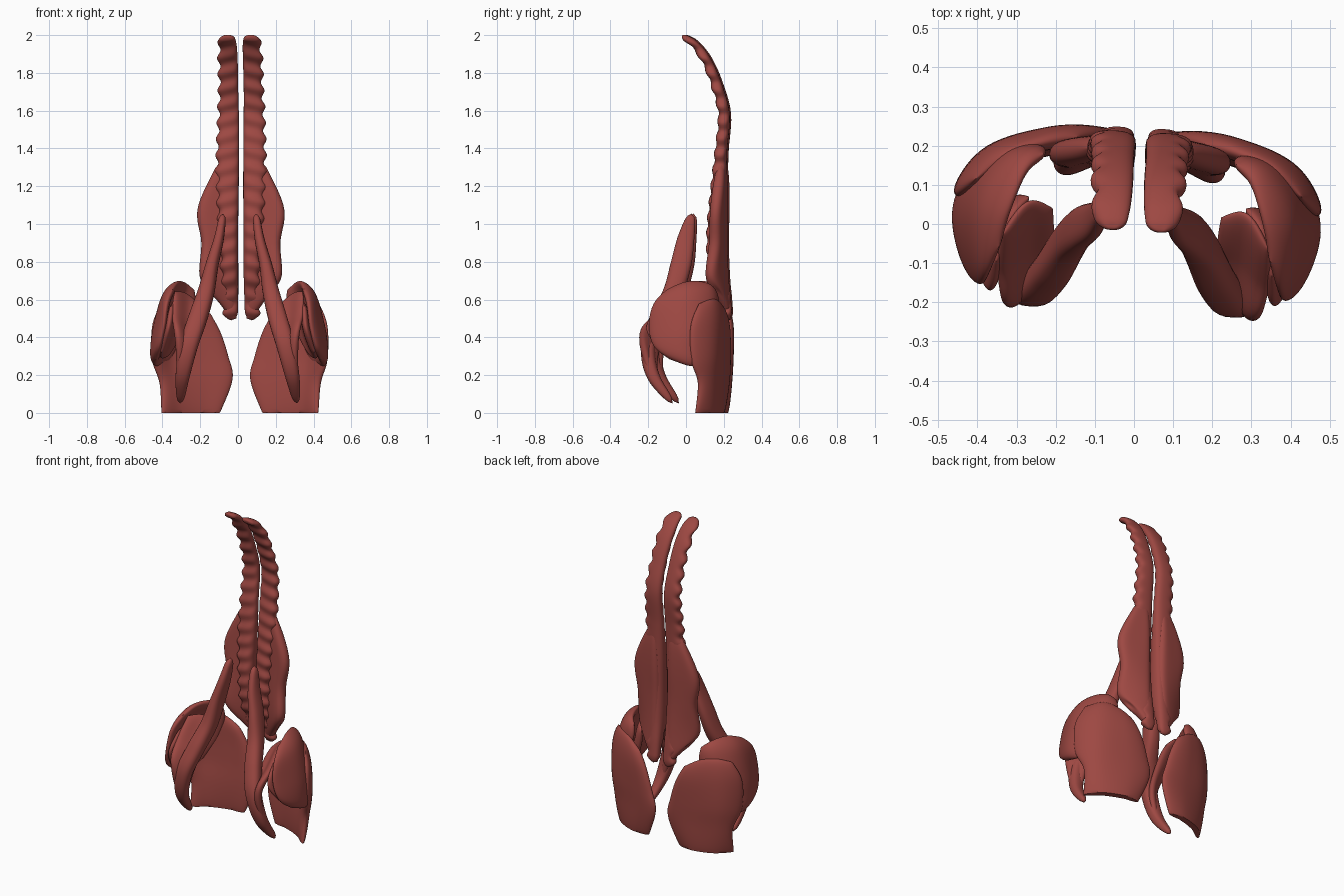
import bpy, bmesh, math
from mathutils import Vector, Matrix

if "Cube" in bpy.data.objects:
    bpy.data.objects.remove(bpy.data.objects["Cube"])

red = bpy.data.materials.new("muscle_red")
red.diffuse_color = (0.34, 0.065, 0.055, 1)
red.use_nodes = True
red.node_tree.nodes["Principled BSDF"].inputs["Base Color"].default_value = red.diffuse_color
TURN = Matrix.Translation((0.006, 0, 0)) @ Matrix.Rotation(-0.055, 4, 'Z')


def spline(keys, u):
    """Catmull-Rom through equally spaced keys, u in 0..1"""
    n = len(keys) - 1
    f = min(max(u, 0), 1) * n
    i = min(int(f), n - 1)
    t = f - i
    b, c = keys[i], keys[i + 1]
    a = keys[i - 1] if i > 0 else 2 * b - c
    d = keys[i + 2] if i + 2 <= n else 2 * c - b
    return 0.5 * (2 * b + (c - a) * t + (2 * a - 5 * b + 4 * c - d) * t * t
                  + (3 * b - a - 3 * c + d) * t ** 3)


def make_pair(name, verts, faces):
    """Left and right copies, with the slight turn of the whole body"""
    for side, label in ((1, "right_"), (-1, "left_")):
        bm = bmesh.new()
        vs = []
        for p in verts:
            q = TURN @ Vector((p.x * side, p.y, p.z))
            q.z = min(max(q.z, 0), 2)
            vs.append(bm.verts.new(q))
        for f in faces:
            bm.faces.new([vs[i] for i in f])
        bmesh.ops.remove_doubles(bm, verts=bm.verts, dist=0.0002)
        bmesh.ops.recalc_face_normals(bm, faces=bm.faces)
        me = bpy.data.meshes.new(label + name)
        bm.to_mesh(me)
        bm.free()
        me.materials.append(red)
        ob = bpy.data.objects.new(label + name, me)
        bpy.context.collection.objects.link(ob)
        bpy.ops.object.select_all(action='DESELECT')
        ob.select_set(True)
        bpy.context.view_layer.objects.active = ob
        bpy.ops.object.shade_smooth_by_angle(angle=math.radians(50))


def strand(name, keys, rings, cap=0.05, rib=0.0, pitch=0.085, sides=24):
    """Tapered muscle belly along a path; keys are x, y, z, half width, half depth"""
    path = [Vector(k[:3]) for k in keys]
    size = [Vector((k[3], k[4], 0)) for k in keys]
    verts, faces = [], []
    for r in range(rings + 1):
        u = r / rings
        c, s = spline(path, u), spline(size, u)
        t = (spline(path, u + 0.01) - spline(path, u - 0.01)).normalized()
        w = (Vector((1, 0, 0)) - t * t.x).normalized()
        d = t.cross(w)
        q = min(1, min(u, 1 - u) / cap)
        e = math.sqrt(max(0, 1 - (1 - q) ** 2))
        for k in range(sides):
            a = 2 * math.pi * k / sides
            ca, sa = math.cos(a), math.sin(a)
            ca = math.copysign(abs(ca) ** 0.8, ca)
            sa = math.copysign(abs(sa) ** 0.8, sa)
            p = c + (w * s.x * ca + d * s.y * sa) * e
            # slanted ribs on the front and outer faces
            if rib:
                wave = math.sin(2 * math.pi * (p.z + 0.25 * (p.x - 0.06)) / pitch)
                front = (d * sa).y < 0
                p += (w * max(0, ca) + (d * sa * 0.55 if front else Vector())) * rib * wave * e
            verts.append(p)
    for r in range(rings):
        for k in range(sides):
            k2 = (k + 1) % sides
            faces.append((r * sides + k, r * sides + k2,
                          (r + 1) * sides + k2, (r + 1) * sides + k))
    make_pair(name, verts, faces)


def sheet(name, rows, thick, n=36, corner=0.16):
    """Fan-shaped muscle: a smooth patch with a pillow cross-section"""
    rows = [[Vector(p) for p in r] for r in rows]

    def at(s, t):
        return spline([spline(r, (s + 1) / 2) for r in rows], (t + 1) / 2)
    verts, faces = [], []
    for sign in (1, -1):
        for i in range(n + 1):
            for j in range(n + 1):
                s = math.sin(math.pi / 2 * (2 * j / n - 1))
                t = math.sin(math.pi / 2 * (2 * i / n - 1))
                a = s * math.sqrt(1 - corner * t * t)
                b = t * math.sqrt(1 - corner * s * s)
                h = 0.02
                du = at(min(a + h, 1), b) - at(max(a - h, -1), b)
                dv = at(a, min(b + h, 1)) - at(a, max(b - h, -1))
                nrm = du.cross(dv).normalized()
                th = thick * math.sqrt(max(0, (1 - abs(s) ** 5) * (1 - abs(t) ** 5)))
                verts.append(at(a, b) + nrm * th * sign)
    m = n + 1
    for o in (0, m * m):
        for i in range(n):
            for j in range(n):
                k = o + i * m + j
                faces.append((k, k + 1, k + m + 1, k + m))
    make_pair(name, verts, faces)


# ribbed back column
strand("spinal_column_muscle", [
    (.062, -.018, 1.998, .034, .012), (.063, .045, 1.955, .046, .021),
    (.064, .110, 1.87, .050, .025), (.065, .165, 1.74, .050, .028),
    (.067, .205, 1.58, .054, .030), (.070, .190, 1.38, .058, .032),
    (.070, .175, 1.16, .058, .042), (.065, .165, .96, .050, .050),
    (.060, .172, .77, .046, .052), (.058, .205, .62, .042, .035),
    (.055, .228, .49, .036, .022)], 190, cap=0.04, rib=0.009)

# broad lower back sheet
sheet("lower_back_sheet", [
    [(.04, .20, 1.36), (.08, .195, 1.35), (.12, .19, 1.34)],
    [(.03, .20, 1.11), (.12, .185, 1.10), (.23, .165, 1.09)],
    [(.03, .195, .90), (.12, .18, .90), (.208, .155, .90)],
    [(.03, .21, .68), (.12, .18, .70), (.215, .13, .72)],
    [(.02, .225, .46), (.07, .22, .52), (.15, .18, .62)]], .036)

# hip flexor strand
strand("hip_flexor", [
    (.087, .035, 1.055, .018, .022), (.108, .005, .92, .026, .045),
    (.143, -.020, .78, .034, .055), (.172, -.060, .64, .044, .052),
    (.212, -.135, .50, .050, .045), (.255, -.185, .36, .048, .040),
    (.290, -.160, .20, .038, .034), (.310, -.055, .05, .018, .016)], 60)

# inner pelvis fan
sheet("inner_pelvis_fan", [
    [(.21, .04, .58), (.28, .04, .63), (.345, -.04, .66)],
    [(.21, -.05, .48), (.28, -.07, .50), (.345, -.14, .53)],
    [(.23, -.13, .34), (.28, -.18, .37), (.325, -.225, .42)],
    [(.27, -.14, .17), (.295, -.165, .19), (.325, -.18, .22)]], .022)

# small inner buttock muscle
sheet("small_buttock_muscle", [
    [(.27, .06, .57), (.32, .0, .60), (.355, -.12, .58)],
    [(.31, .05, .43), (.36, -.02, .43), (.365, -.19, .45)],
    [(.38, .02, .29), (.41, -.02, .29), (.41, -.11, .31)]], .022)

# middle buttock muscle
sheet("middle_buttock_muscle", [
    [(.24, .17, .66), (.29, .12, .69), (.325, .02, .695), (.345, -.08, .665)],
    [(.24, .18, .58), (.33, .135, .61), (.385, .02, .61), (.375, -.155, .58)],
    [(.28, .18, .45), (.39, .12, .45), (.43, .0, .45), (.39, -.175, .46)],
    [(.34, .16, .34), (.41, .10, .33), (.445, .0, .33), (.415, -.15, .35)],
    [(.38, .12, .25), (.43, .08, .25), (.445, .03, .25), (.44, -.06, .275)]], .027)

# large rear buttock muscle, cut flat at the bottom
sheet("large_buttock_muscle", [
    [(.16, .215, .53), (.25, .195, .58), (.34, .16, .605), (.42, .09, .59)],
    [(.11, .225, .43), (.24, .205, .45), (.37, .155, .46), (.462, .05, .46)],
    [(.07, .225, .30), (.22, .205, .30), (.37, .155, .30), (.460, .055, .28)],
    [(.045, .218, .17), (.20, .20, .16), (.34, .155, .16), (.425, .09, .15)],
    [(.12, .19, -.04), (.22, .19, -.04), (.33, .145, -.04), (.42, .06, -.04)]], .030,
    corner=0.1)
